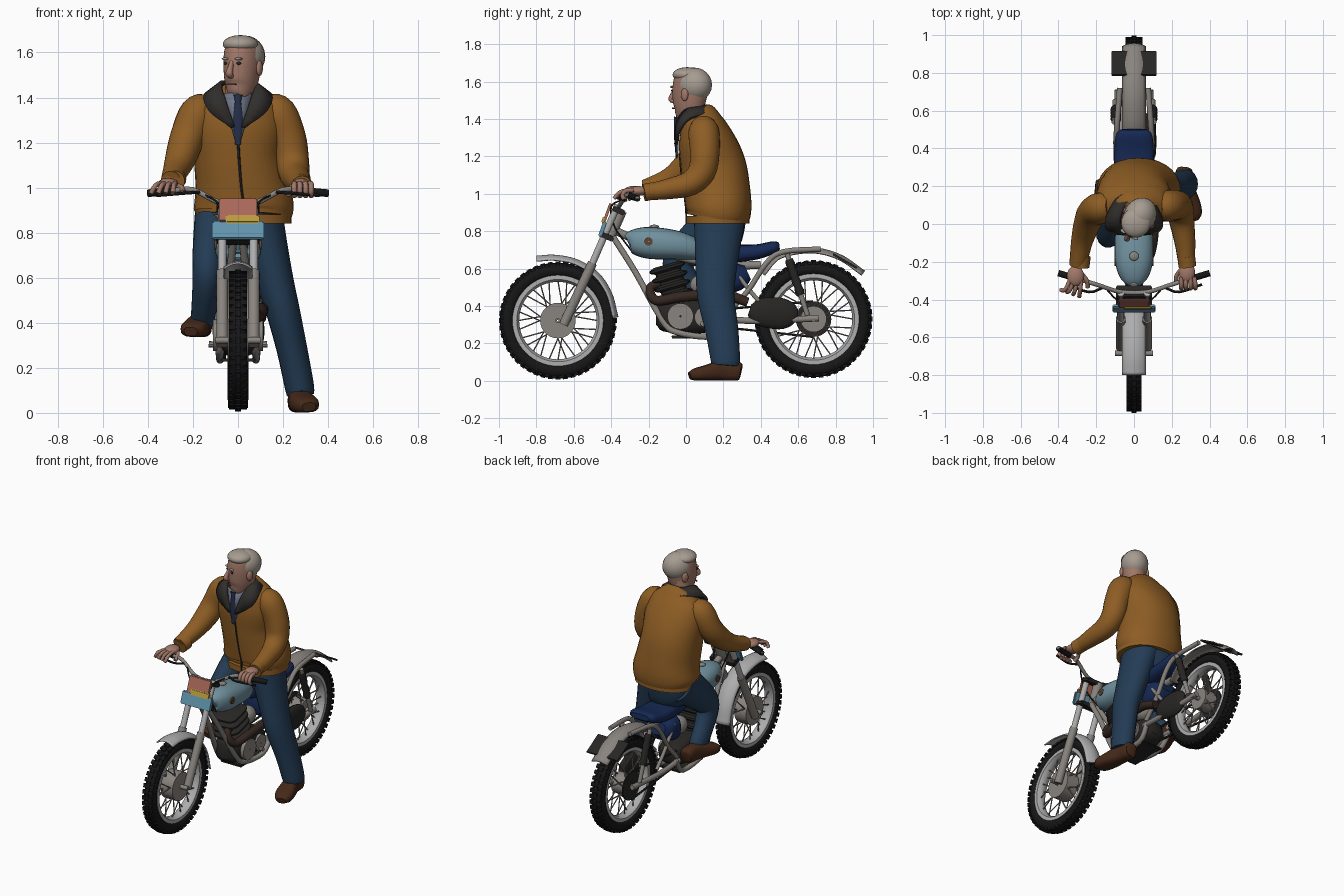
import bpy, bmesh, math
from mathutils import Vector, Matrix

RUBBER, STEEL, RIM, DARK = (.008, .008, .008), (.25, .23, .21), (.42, .42, .42), (.02, .019, .018)
BLUE, NAVY, JEAN = (.16, .28, .34), (.008, .022, .09), (.017, .045, .09)
TAN, FUR, SKIN, HAIR, SHOE = (.27, .11, .018), (.03, .028, .025), (.36, .19, .14), (.38, .33, .28), (.06, .022, .01)
mats = {}

def finish(name, bm, col, angle=40):
    bmesh.ops.recalc_face_normals(bm, faces=bm.faces[:])
    me = bpy.data.meshes.new(name)
    bm.to_mesh(me)
    bm.free()
    ob = bpy.data.objects.new(name, me)
    bpy.context.collection.objects.link(ob)
    if col not in mats:
        mats[col] = bpy.data.materials.new("paint_%d" % len(mats))
        mats[col].diffuse_color = (*col, 1)
    me.materials.append(mats[col])
    bpy.ops.object.select_all(action='DESELECT')
    ob.select_set(True)
    bpy.context.view_layer.objects.active = ob
    bpy.ops.object.shade_smooth_by_angle(angle=math.radians(angle))
    return ob

def spline(pts, k):
    P = [Vector(p) for p in pts]
    if k == 1 or len(P) < 3:
        return P
    P = [2 * P[0] - P[1]] + P + [2 * P[-1] - P[-2]]
    out = []
    for a, b, c, d in zip(P, P[1:], P[2:], P[3:]):
        for i in range(k):
            t = i / k
            out.append(.5 * (2*b + (c-a)*t + (2*a-5*b+4*c-d)*t*t + (3*b-a-3*c+d)*t**3))
    return out + [P[-2]]

def sweep(name, paths, col, k=4, n=14, p=2, ref=(1, 0, 0)):
    """Sweep superellipse sections (x, y, z, r1[, r2]) along smooth paths."""
    bm = bmesh.new()
    for path in paths:
        P = spline([q if len(q) == 5 else (*q, q[3]) for q in path], k)
        prev = None
        for i, q in enumerate(P):
            t = (P[min(i+1, len(P)-1)] - P[max(i-1, 0)]).to_3d().normalized()
            r = Vector(ref)
            u = (r - t * r.dot(t)).normalized()
            v = t.cross(u)
            ring = []
            for j in range(n):
                a = 2 * math.pi * j / n
                c, s = [math.copysign(abs(f) ** (2/p), f) for f in (math.cos(a), math.sin(a))]
                ring.append(bm.verts.new(q.to_3d() + u*c*max(q[3], .002) + v*s*max(q[4], .002)))
            if prev:
                for j in range(n):
                    bm.faces.new((prev[j], prev[j-1], ring[j-1], ring[j]))
            else:
                bm.faces.new(ring)
            prev = ring
        bm.faces.new(prev)
    return finish(name, bm, col)

def both(*paths):
    return [*paths, *[[(-q[0], *q[1:]) for q in path] for path in paths]]

def tube(r, *pts):
    return [(*q, r) for q in pts]

def lathe(name, prof, y, z, col, n=48):
    """Spin a closed (x, radius) profile about an axle along x."""
    bm = bmesh.new()
    rings = [[bm.verts.new((x, y + r*math.cos(2*math.pi*i/n), z + r*math.sin(2*math.pi*i/n)))
              for x, r in prof] for i in range(n)]
    for i in range(n):
        for j in range(len(prof)):
            bm.faces.new((rings[i-1][j-1], rings[i-1][j], rings[i][j], rings[i][j-1]))
    return finish(name, bm, col)

def disc(name, x0, x1, r, y, z, col):
    return lathe(name, [(x0, .004), (x0, r), (x1, r), (x1, .004)], y, z, col, 28)

def blob(name, loc, size, col):
    bm = bmesh.new()
    bmesh.ops.create_uvsphere(bm, u_segments=20, v_segments=12, radius=1,
                              matrix=Matrix.Translation(loc) @ Matrix.Diagonal((*size, 1)))
    return finish(name, bm, col)

def box(name, loc, size, col, tilt=0, bevel=.006):
    bm = bmesh.new()
    bmesh.ops.create_cube(bm, size=1, matrix=Matrix.Translation(loc) @
                          Matrix.Rotation(math.radians(tilt), 4, 'X') @ Matrix.Diagonal((*size, 1)))
    bmesh.ops.bevel(bm, geom=bm.edges[:], offset=bevel, segments=2, affect='EDGES')
    return finish(name, bm, col)

def sheet(name, rows, col, thick):
    """Solidified grid through rows of points."""
    bm = bmesh.new()
    V = [[bm.verts.new(q) for q in row] for row in rows]
    for a, b in zip(V, V[1:]):
        for j in range(len(a) - 1):
            bm.faces.new((a[j], a[j+1], b[j+1], b[j]))
    ob = finish(name, bm, col)
    m = ob.modifiers.new("thickness", 'SOLIDIFY')
    m.thickness, m.offset = thick, 0
    return ob

def fender(name, path, w, drop, col):
    P = spline(path, 6)
    rows = []
    for i, q in enumerate(P):
        t = (P[min(i+1, len(P)-1)] - P[max(i-1, 0)]).normalized()
        rows.append([(w*u, q[0] + t[1]*drop*u*u, q[1] - t[0]*drop*u*u) for u in [j/4 - 1 for j in range(9)]])
    return sheet(name, rows, col, .008)

# wheels
for nm, y, z, w, drum in (("front", -.685, .322, .041, .095), ("rear", .682, .33, .046, .07)):
    lathe(nm + "_tyre", [(w*math.cos(a), .27 + .04*math.sin(a)) for a in [math.pi*i/8 for i in range(16)]], y, z, RUBBER, 64)
    lathe(nm + "_rim", [(.034, .243), (.034, .22), (.015, .207), (-.015, .207), (-.034, .22), (-.034, .243)], y, z, RIM, 56)
    bm = bmesh.new()
    for i in range(48):
        for x, off, r in ((0, 0, .308), (w*.65, .5, .3), (-w*.65, .5, .3)):
            bmesh.ops.create_cube(bm, size=1, matrix=Matrix.Translation((0, y, z)) @ Matrix.Rotation((i+off)*math.pi/24, 4, 'X')
                                  @ Matrix.Translation((x, 0, r)) @ Matrix.Diagonal((w*.6, .026, .014, 1)))
    finish(nm + "_tread_blocks", bm, RUBBER)
    spokes = []
    for i in range(28):
        a, s = 2*math.pi*i/28, (1, -1)[i % 2]
        b = a + (.5, -.5)[i // 2 % 2]
        spokes.append(tube(.004, (s*.035, y + .06*math.cos(b), z + .06*math.sin(b)), (s*.008, y + .213*math.cos(a), z + .213*math.sin(a))))
    sweep(nm + "_spokes", spokes, STEEL, 1, 6)
    disc(nm + "_hub", -.045, .045, drum, y, z, STEEL)
    disc(nm + "_axle", -.1, .1, .014, y, z, STEEL)
disc("rear_sprocket", -.062, -.054, .095, .682, .33, DARK)

# fenders and rear plate
fender("front_fender", [(-.8, .665), (-.7, .67), (-.58, .645), (-.47, .575), (-.4, .47), (-.365, .34)], .062, .025, RIM)
fender("rear_fender", [(.4, .58), (.48, .67), (.6, .705), (.72, .705), (.84, .665), (.955, .585)], .06, .025, STEEL)
box("rear_plate", (0, .85, .64), (.24, .15, .012), DARK, -30, .003)

# fork, head and handlebar
sweep("fork_lower_legs", both(tube(.026, (.07, -.655, .3), (.07, -.5, .63))), STEEL, 1)
sweep("fork_upper_tubes", both(tube(.019, (.07, -.53, .56), (.07, -.365, .94))), RIM, 1)
for nm, y, z in (("lower_clamp", -.43, .77), ("upper_clamp", -.37, .91)):
    box(nm, (0, y + .01, z), (.19, .07, .03), DARK, -24)
sweep("steering_head", [tube(.03, (0, -.41, .76), (0, -.345, .91))], STEEL, 1)
sweep("handlebar", [tube(.012, (-.4, -.26, .975), (-.3, -.29, .985), (-.2, -.32, .99), (-.07, -.36, .93), (.07, -.36, .93),
                         (.2, -.32, .99), (.3, -.29, .985), (.4, -.26, .975))], STEEL, 4, 10, ref=(0, 0, 1))
sweep("grips", both(tube(.017, (.28, -.296, .986), (.4, -.26, .975))), RUBBER, 1, 12, ref=(0, 0, 1))
sweep("levers", both(tube(.007, (.17, -.34, .98), (.24, -.36, .975), (.36, -.32, .965))), DARK, 3, 8, ref=(0, 0, 1))
sweep("cables", both(tube(.005, (.15, -.34, .97), (.09, -.4, .93), (.05, -.38, .82), (.03, -.28, .68))), DARK, 5, 6)
# painted front panel
box("panel_upper", (0, -.42, .9), (.17, .015, .11), (.4, .14, .1), -20)
box("panel_lower", (0, -.447, .81), (.23, .02, .085), (.12, .3, .42), -20)
box("panel_stripe", (.02, -.442, .86), (.15, .014, .04), (.5, .33, .05), -20)

# frame
sweep("frame_down_tubes", both(tube(.017, (.02, -.39, .77), (.04, -.27, .58), (.07, -.13, .33), (.08, -.05, .26), (.08, .15, .24), (.09, .24, .34))), STEEL, 4, 10)
sweep("frame_backbone", [tube(.022, (0, -.37, .8), (0, -.1, .68), (0, .2, .62), (0, .4, .62))], STEEL)
sweep("rear_subframe", both(tube(.015, (.085, .22, .36), (.09, .33, .48), (.095, .43, .63), (.09, .52, .69), (.075, .72, .705)),
                            tube(.012, (.085, .25, .6), (.09, .36, .46), (.09, .45, .36))), STEEL, 4, 10)
sweep("swingarm", both(tube(.018, (.085, .2, .33), (.09, .4, .32), (.085, .71, .335))), STEEL, 3, 10)
sweep("shock_bodies", both(tube(.014, (.105, .54, .68), (.1, .65, .35))), STEEL, 1, 12)
sweep("shock_springs", both([(.1, .55 + .008*i, .65 - .024*i, .025 if i % 2 else .02) for i in range(9)]), DARK, 1, 12)
sweep("chain", [tube(.007, (-.06, .12, .375), (-.06, .68, .425)), tube(.007, (-.06, .12, .295), (-.06, .68, .235))], DARK, 1, 6)
sweep("footpegs", both(tube(.014, (.07, .09, .3), (.13, .09, .305))), STEEL, 1, 8, ref=(0, 0, 1))

# tank, seat and side panels
sweep("fuel_tank", [[(0, -.31, .74, .03, .03), (0, -.29, .745, .07, .062), (0, -.2, .738, .1, .085),
                     (0, -.05, .725, .1, .077), (0, .06, .7, .07, .055), (0, .1, .69, .03, .03)]], BLUE, 5, 24, 2.4)
disc("tank_badge", -.104, .104, .022, -.2, .745, (.12, .06, .03))
blob("tank_cap", (0, -.17, .825), (.025, .025, .01), STEEL)
sweep("seat", [[(0, .06, .67, .05, .03), (0, .1, .675, .08, .045), (0, .25, .68, .1, .048), (0, .38, .69, .105, .04),
                (0, .47, .715, .095, .032), (0, .5, .72, .07, .018)]], NAVY, 4, 20, 3)
sweep("side_panels", [[(0, .17, .55, .07, .05), (0, .2, .55, .1, .085), (0, .28, .56, .1, .075), (0, .33, .58, .07, .04)]], NAVY, 3, 20, 3)

# engine and exhaust
sweep("crankcase", [[(0, -.16, .35, .05, .05), (0, -.12, .35, .085, .085), (0, .03, .345, .095, .095), (0, .17, .34, .085, .07), (0, .21, .34, .05, .04)]], DARK, 4, 20, 3)
for s in (1, -1):
    disc("engine_cover", s*.085, s*.112, .07, -.03, .345, STEEL)
    disc("clutch_cover", s*.08, s*.105, .055, .1, .34, STEEL)
sweep("finned_cylinder", [[(0, -.05 - .0035*i, .43 + .012*i, r, r) for i in range(17) for r in [.098 if i // 2 % 2 else .07]]], DARK, 1, 20, 4)
sweep("exhaust_pipe", [[(.03, -.1, .53, .022), (.05, -.19, .5, .024), (.085, -.16, .43, .026), (.105, -.02, .45, .028), (.105, .2, .46, .028), (.1, .33, .42, .025)]], (.035, .02, .015), 5, 12)
sweep("silencer", [[(.085, .34, .38, .02, .03), (.085, .38, .37, .032, .07), (.085, .5, .36, .032, .085), (.085, .57, .36, .025, .06), (.085, .6, .36, .01, .02)]], DARK, 3, 16)
box("skid_plate", (0, .05, .235), (.16, .26, .015), DARK)
blob("carburettor", (0, .09, .51), (.06, .07, .06), STEEL)

# trousers and shoes
sweep("trouser_hips", [[(.01, .17, .7, .1, .08), (.01, .18, .76, .165, .12), (.01, .18, .86, .19, .14), (.01, .18, .92, .185, .135)]], JEAN, 4, 24)
sweep("planted_leg", [[(.09, .18, .88, .11, .14), (.125, .17, .74, .095, .125), (.165, .16, .58, .083, .11), (.2, .16, .45, .075, .1),
                       (.24, .19, .28, .068, .09), (.272, .21, .12, .065, .08), (.277, .21, .08, .06, .075)]], JEAN, 4, 18)
sweep("raised_leg", [[(-.09, .19, .86, .105, .125), (-.12, .07, .76, .08, .11), (-.135, -.03, .66, .068, .09), (-.138, -.035, .59, .064, .08),
                      (-.147, .02, .5, .058, .072), (-.155, .08, .43, .054, .07), (-.16, .1, .4, .05, .065)]], JEAN, 4, 18)
for nm, ox, oy, oz, s in (("planted_shoe", 0, 0, 0, 1), ("raised_shoe", .105, -.06, .335, -1)):
    sweep(nm, [[(s*x + ox, y + oy, z + oz, a, b) for x, y, z, a, b in (
        (.265, .295, .05, .03, .035), (.265, .28, .052, .044, .05), (.27, .2, .056, .048, .055), (.29, .11, .043, .06, .042),
        (.308, .05, .034, .054, .033), (.315, .02, .026, .03, .02))]], SHOE, 3, 16, 2.8)

# jacket
sweep("jacket_body", [[(.025, .17, .87, .212, .165), (.025, .175, .92, .222, .175), (.015, .165, 1.02, .205, .178), (0, .145, 1.15, .197, .175),
                       (0, .11, 1.28, .205, .152), (.005, .09, 1.37, .18, .12), (.005, .08, 1.42, .125, .09), (.005, .065, 1.45, .07, .06)]], TAN, 4, 28, 2.15)
sweep("jacket_waistband", [[(.025, .17, z, .212, .17) for z in (.84, .88)]], TAN, 1, 28, 2.15)
sweep("jacket_zip", [tube(.006, (0, -.034, 1.22), (.005, -.026, 1.12), (.015, -.01, 1.0), (.025, 0, .92), (.025, .002, .84))], DARK, 4, 6)
sweep("right_sleeve", [[(.125, .09, 1.36, .06), (.175, .095, 1.33, .083), (.222, .1, 1.22, .08), (.24, .085, 1.12, .075),
                        (.252, .02, 1.055, .067), (.27, -.1, 1.025, .055), (.277, -.2, 1.01, .044)]], TAN, 4, 18)
sweep("left_sleeve", [[(-.125, .09, 1.36, .06), (-.175, .085, 1.33, .083), (-.222, .06, 1.23, .078), (-.248, 0, 1.15, .072),
                       (-.275, -.09, 1.08, .058), (-.298, -.22, 1.03, .045)]], TAN, 4, 18)
for s, z in ((1, 1.012), (-1, 1.035)):
    sweep("sleeve_cuff", [tube(.047, (s*.276, -.17, z + .004), (s*.283, -.225, z - .006))], TAN, 1, 18)

# collar, shirt and tie
inner = [(.014, -.052, 1.27), (.055, -.042, 1.39), (.075, .02, 1.46), (.045, .1, 1.468), (0, .113, 1.468)]
outer = [(.03, -.054, 1.265), (.125, -.037, 1.335), (.148, .02, 1.405), (.085, .14, 1.43), (0, .158, 1.43)]
sheet("fur_collar", [spline(inner, 4), spline(outer, 4)], FUR, .02).modifiers.new("other_side", 'MIRROR')
sheet("shirt_front", [[(-.06, -.02, 1.42), (0, -.048, 1.42), (.06, -.02, 1.42)], [(-.05, -.04, 1.34), (0, -.053, 1.34), (.05, -.04, 1.34)],
                      [(-.012, -.046, 1.21), (0, -.048, 1.2), (.012, -.046, 1.21)]], (.16, .19, .25), .008)
sweep("tie", [[(0, -.05, 1.41, .02, .014), (0, -.055, 1.38, .014, .01), (0, -.057, 1.3, .022, .007), (0, -.05, 1.19, .012, .005)]], (.02, .03, .07), 3, 10)
sweep("neck", [[(0, .055, 1.38, .065, .065), (.005, .04, 1.45, .06, .062), (.01, .035, 1.52, .06, .065)]], SKIN)

# head, built facing forward then turned to the rider's side
head = [sweep("head", [[(0, -.05, 1.385, .025, .025), (0, -.035, 1.405, .047, .055), (0, -.012, 1.45, .066, .082), (0, -.002, 1.51, .076, .095),
                        (0, .004, 1.57, .079, .1), (0, .01, 1.625, .072, .092), (0, .015, 1.66, .04, .055), (0, .015, 1.668, .01, .01)]], SKIN, 4, 24),
        sweep("nose", [[(0, -.09, 1.56, .009, .01), (0, -.106, 1.525, .013, .015), (0, -.113, 1.505, .017, .016), (0, -.095, 1.492, .012, .01)]], SKIN, 3, 10),
        blob("hair", (0, .027, 1.582), (.086, .1, .093), HAIR), blob("fringe", (0, -.015, 1.637), (.078, .08, .04), HAIR),
        box("mouth", (0, -.093, 1.458), (.045, .012, .007), (.15, .05, .04), 0, .002)]
for s in (1, -1):
    head += [blob("ear", (s*.081, .015, 1.53), (.012, .022, .034), SKIN), blob("eye", (s*.032, -.086, 1.552), (.013, .007, .007), DARK),
             blob("eyebrow", (s*.033, -.088, 1.572), (.02, .01, .006), HAIR)]
for ob in head:
    ob.matrix_world = Matrix.Translation((.018, .02, 0)) @ Matrix.Rotation(math.radians(-30), 4, 'Z')

# hands on the grips
blob("right_palm", (.28, -.255, 1.015), (.043, .055, .026), SKIN)
blob("left_palm", (-.31, -.275, 1.018), (.045, .055, .025), SKIN)
sweep("right_fingers", [tube(.012, (.25 + .023*i, -.28, 1.02), (.25 + .025*i, -.325, 1.015), (.25 + .025*i, -.34, .985), (.25 + .025*i, -.32, .962)) for i in range(4)]
      + [tube(.012, (.25, -.24, 1.01), (.225, -.275, .99), (.225, -.31, .97))], SKIN, 3, 10)
sweep("left_fingers", [tube(.011, (-.28 - .02*i, -.3, 1.02), (-.285 - .027*i, -.35, 1.01), (-.29 - .032*i, -.385 + .012*i, .975)) for i in range(4)]
      + [tube(.012, (-.28, -.26, 1.01), (-.25, -.3, 1.0), (-.245, -.335, .98))], SKIN, 3, 10)
